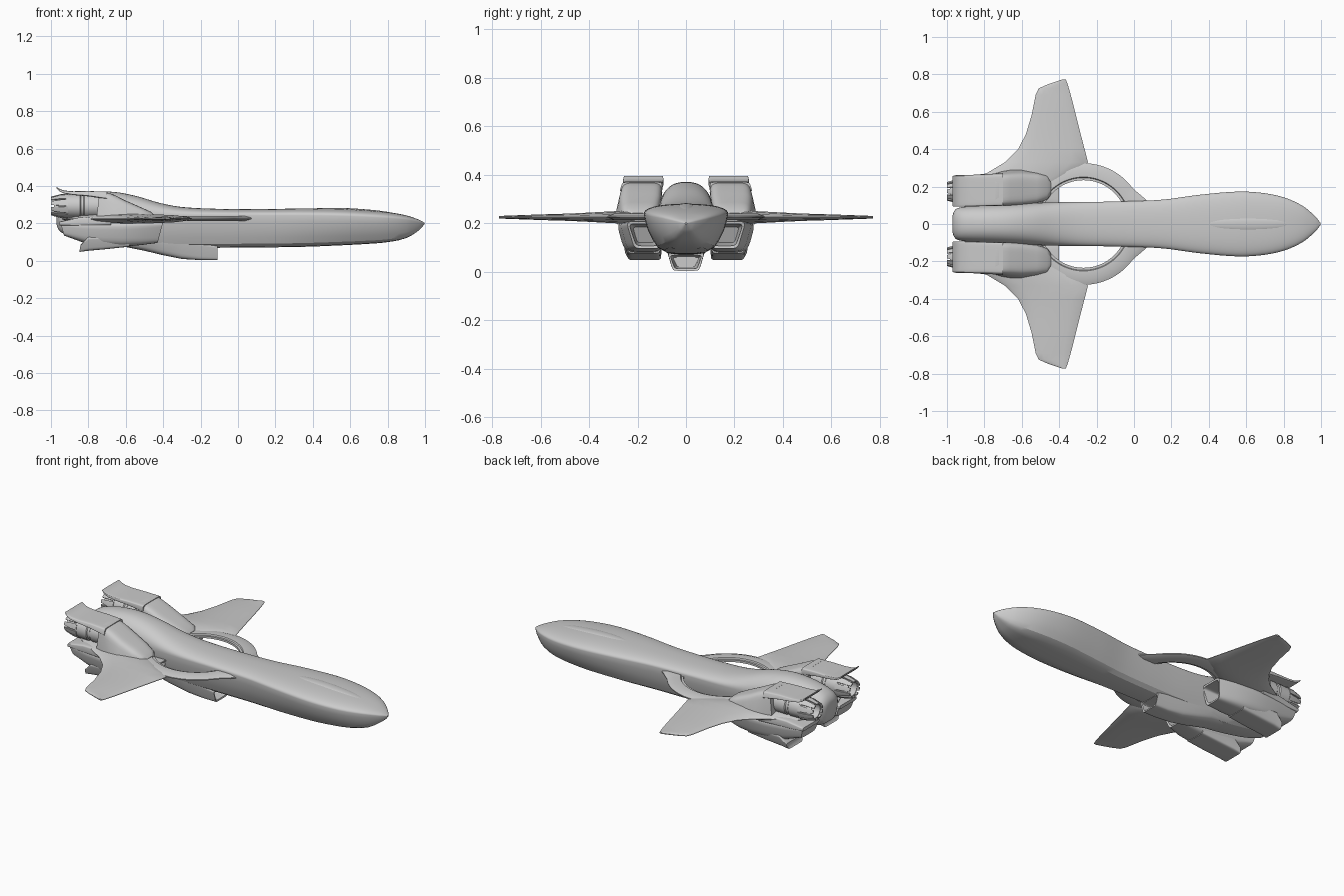
import bpy, bmesh, math
from math import sin, cos, pi, radians


def finish(name, bm, mirror=False, angle=35):
    bmesh.ops.remove_doubles(bm, verts=bm.verts, dist=1e-5)
    bmesh.ops.recalc_face_normals(bm, faces=bm.faces)
    me = bpy.data.meshes.new(name)
    bm.to_mesh(me)
    bm.free()
    ob = bpy.data.objects.new(name, me)
    bpy.context.collection.objects.link(ob)
    bpy.ops.object.select_all(action='DESELECT')
    ob.select_set(True)
    bpy.context.view_layer.objects.active = ob
    bpy.ops.object.shade_smooth_by_angle(angle=radians(angle))
    if mirror:
        m = ob.modifiers.new("mirror", 'MIRROR')
        m.use_axis = (False, True, False)
    return ob


def skin(bm, sections, caps=True):
    """Bridge a row of closed cross-sections."""
    rings = [[bm.verts.new(p) for p in s] for s in sections]
    for a, b in zip(rings, rings[1:]):
        n = len(a)
        for i in range(n):
            bm.faces.new((a[i], a[(i + 1) % n], b[(i + 1) % n], b[i]))
    if caps:
        bm.faces.new(rings[0])
        bm.faces.new(rings[-1])


def loft(name, sections, mirror=False, angle=35):
    bm = bmesh.new()
    skin(bm, sections)
    return finish(name, bm, mirror, angle)


def spow(v, e):
    return math.copysign(abs(v) ** e, v)


def smooth(keys, x):
    """Catmull-Rom style interpolation of rows keyed on their first value."""
    for i in range(len(keys) - 1):
        a, b = keys[i], keys[i + 1]
        if b[0] <= x <= a[0]:
            p, q = keys[max(i - 1, 0)], keys[min(i + 2, len(keys) - 1)]
            h = b[0] - a[0]
            t = (x - a[0]) / h
            out = []
            for k in range(1, len(a)):
                ma = (b[k] - p[k]) / (b[0] - p[0]) * h
                mb = (q[k] - a[k]) / (q[0] - a[0]) * h
                out.append((2*t**3 - 3*t**2 + 1) * a[k] + (t**3 - 2*t**2 + t) * ma
                           + (3*t**2 - 2*t**3) * b[k] + (t**3 - t**2) * mb)
            return out


def box_sec(x, yb, yt, zs, e=5, n=32, slant=0):
    """Rounded trapezoid section; yb / yt are the y ranges at bottom and top."""
    pts = []
    for i in range(n):
        a = 2 * pi * (i + .5) / n
        u = (spow(cos(a), 2 / e) + 1) / 2
        v = (spow(sin(a), 2 / e) + 1) / 2
        lo, hi = yb[0] + (yb[1] - yb[0]) * u, yt[0] + (yt[1] - yt[0]) * u
        pts.append((x + slant * v, lo + (hi - lo) * v, zs[0] + (zs[1] - zs[0]) * v))
    return pts


# Fuselage: x, half width, top z, chine z, bottom z
BODY = [(.998, .004, .203, .2, .197), (.97, .04, .219, .207, .165), (.9, .098, .243, .22, .122),
        (.8, .143, .261, .228, .1), (.68, .167, .272, .235, .09), (.55, .173, .279, .24, .083),
        (.35, .156, .28, .243, .075), (.15, .13, .277, .243, .072), (-.1, .12, .278, .243, .07),
        (-.3, .118, .288, .243, .07), (-.42, .116, .31, .245, .07), (-.55, .112, .348, .248, .07),
        (-.68, .108, .37, .25, .085), (-.82, .1, .362, .25, .11), (-.92, .09, .335, .248, .14),
        (-.96, .075, .305, .245, .165), (-.97, .045, .28, .24, .195)]


def body_sec(x):
    w, top, zc, bot = smooth(BODY, x)
    pts = []
    for i in range(25):
        a = pi * i / 24
        pts.append((x, w * spow(cos(a), .85), zc + (top - zc) * sin(a) ** .85))
    low = [(.97, .2), (.9, .45), (.8, .68), (.68, .88), (.5, .98), (.25, 1)]
    half = [(x, w * u, zc + (bot - zc) * v) for u, v in low]
    pts += [(x, -y, z) for _, y, z in half]
    pts.append((x, 0, bot))
    return pts + half[::-1]


xs = [.998, .99, .98, .97, .95, .925]
xs += [.9 - .04 * i for i in range(46)] + [-.92, -.94, -.955, -.965, -.97]
loft("fuselage", [body_sec(x) for x in xs], angle=28)

# Canopy: long low blister following the spine
can = []
for i in range(25):
    t = -cos(pi * i / 24) * .999
    x = .61 + .26 * t
    top = smooth(BODY, x)[1]
    r = math.sqrt(1 - t * t)
    can.append([(x, .036 * r * cos(2*pi*k/16), top - .006 + .010 * r * sin(2*pi*k/16)) for k in range(16)])
loft("canopy", can)

# Belly intake with a recessed mouth
loft("belly_intake", [
    box_sec(-.25, (-.035, .035), (-.055, .055), (.02, .06), 9),
    box_sec(-.112, (-.046, .046), (-.066, .066), (.013, .068), 9),
    box_sec(-.11, (-.054, .054), (-.076, .076), (.004, .08), 9),
    box_sec(-.2, (-.055, .055), (-.08, .08), (.004, .1), 8),
    box_sec(-.3, (-.057, .057), (-.088, .088), (.01, .12), 6),
    box_sec(-.4, (-.06, .06), (-.09, .09), (.03, .12), 5),
    box_sec(-.5, (-.06, .06), (-.09, .09), (.054, .12), 4),
    box_sec(-.62, (-.05, .05), (-.08, .08), (.078, .12), 4)], angle=40)

# Ring plate with thin inner lip, flaring forward into the strake
ring = []
for i in range(73):
    a = pi * i / 72
    R = .325
    if a < radians(49.5):
        R = max(R, .316 / cos(a - radians(49.5)))
    prof = [(.234, .006), (.247, .006), (.251, .013), (R - .03, .014), (R, .003)]
    prof += [(r, -z) for r, z in prof[::-1]]
    ring.append([(-.27 + r * cos(a), r * sin(a), .227 + z) for r, z in prof])
loft("ring_strake", ring, True, 25)

# Wings: y, leading x, trailing x, half thickness
WING = [(.1, -.5, -.94, .026), (.2, -.435, -.9, .026), (.27, -.31, -.79, .025), (.33, -.246, -.69, .022),
        (.4, -.264, -.62, .018), (.48, -.285, -.578, .014), (.58, -.31, -.548, .011),
        (.69, -.338, -.526, .007), (.725, -.348, -.51, .005), (.745, -.354, -.465, .005), (.772, -.364, -.385, .003)]
wing = []
for y, a, b, t in WING:
    up = [(s, t * (4 * s * (1 - s)) ** .6 + .0015) for s in (0, .06, .2, .4, .6, .8, .94, 1)]
    wing.append([(a + (b - a) * s, y, .225 + z) for s, z in up] +
                [(a + (b - a) * s, y, .225 - z) for s, z in up[::-1]])
loft("wing", wing, True, 30)

# Upper engine cowl, wedge front
loft("engine_cowl", [
    box_sec(-.445, (.15, .245), (.16, .235), (.2, .243), 3),
    box_sec(-.465, (.125, .268), (.135, .255), (.2, .262), 4),
    box_sec(-.52, (.108, .287), (.115, .262), (.2, .287), 4),
    box_sec(-.6, (.1, .302), (.105, .266), (.2, .322), 5),
    box_sec(-.66, (.098, .298), (.1, .266), (.2, .352), 5),
    box_sec(-.71, (.098, .285), (.098, .264), (.2, .37), 6),
    box_sec(-.76, (.1, .268), (.097, .26), (.2, .372), 6, slant=.02)], True, 40)

# Curved roof plate that kicks up over the nozzle
loft("engine_roof", [box_sec(x, yb, yt, z, 8) for x, yb, yt, z in [
    (-.7, (.097, .275), (.1, .262), (.33, .37)), (-.8, (.095, .268), (.097, .258), (.345, .373)),
    (-.88, (.093, .264), (.095, .257), (.352, .372)), (-.93, (.092, .262), (.094, .257), (.36, .376)),
    (-.955, (.092, .262), (.093, .257), (.372, .385)), (-.97, (.095, .257), (.095, .256), (.388, .396))]], True, 40)

# Tray below the engine barrel
loft("engine_tray", [box_sec(x, yb, yb, z, 8) for x, yb, z in [
    (-.68, (.095, .285), (.19, .245)), (-.85, (.095, .262), (.185, .232)),
    (-.955, (.098, .255), (.19, .21))]], True, 40)

# Engine barrel and hollow nozzle, turned about the x axis
turn = [(-.7, .04), (-.7, .064), (-.82, .064), (-.825, .059), (-.84, .059), (-.845, .064), (-.92, .062),
        (-.925, .056), (-.96, .053), (-.985, .048), (-.985, .042), (-.93, .044), (-.9, .02)]
loft("engine_barrel", [[(x, .175 + r * cos(2*pi*k/32), .293 + r * sin(2*pi*k/32)) for k in range(32)]
                       for x, r in turn], True, 30)

# Nozzle petals
bm = bmesh.new()
for k in range(10):
    mid = 2 * pi * (k + .5) / 10
    secs = []
    for x, r, w in [(-.91, .066, .26), (-.95, .063, .25), (-1.0, .05, .2)]:
        secs.append([(x, .175 + q * cos(mid + s * w), .293 + q * sin(mid + s * w))
                     for q, s in [(r, -1), (r, 0), (r, 1), (r - .008, 1), (r - .008, 0), (r - .008, -1)]])
    skin(bm, secs)
finish("nozzle_petals", bm, True)

# Lower intake pod with a slanted open mouth
loft("lower_pod", [
    box_sec(-.55, (.13, .2), (.12, .22), (.12, .185), 7, slant=.03),
    box_sec(-.432, (.113, .205), (.108, .236), (.107, .198), 7, slant=.03),
    box_sec(-.43, (.103, .213), (.098, .247), (.096, .208), 7, slant=.03),
    box_sec(-.52, (.1, .24), (.096, .275), (.084, .21), 5, slant=.02),
    box_sec(-.62, (.1, .252), (.095, .29), (.076, .212), 4),
    box_sec(-.72, (.1, .25), (.095, .288), (.08, .212), 4),
    box_sec(-.82, (.1, .245), (.095, .275), (.095, .21), 4),
    box_sec(-.93, (.1, .235), (.096, .25), (.135, .205), 5, slant=-.02)], True, 40)

# Rear ventral flap that steps down behind each pod
loft("ventral_flap", [
    box_sec(-.58, (.11, .235), (.1, .255), (.076, .12), 8),
    box_sec(-.7, (.106, .238), (.1, .262), (.063, .13), 8),
    box_sec(-.8, (.105, .238), (.1, .262), (.054, .13), 8),
    box_sec(-.848, (.105, .235), (.1, .255), (.048, .085), 8, slant=.006),
    box_sec(-.84, (.112, .228), (.11, .24), (.058, .08), 8)], True, 40)
